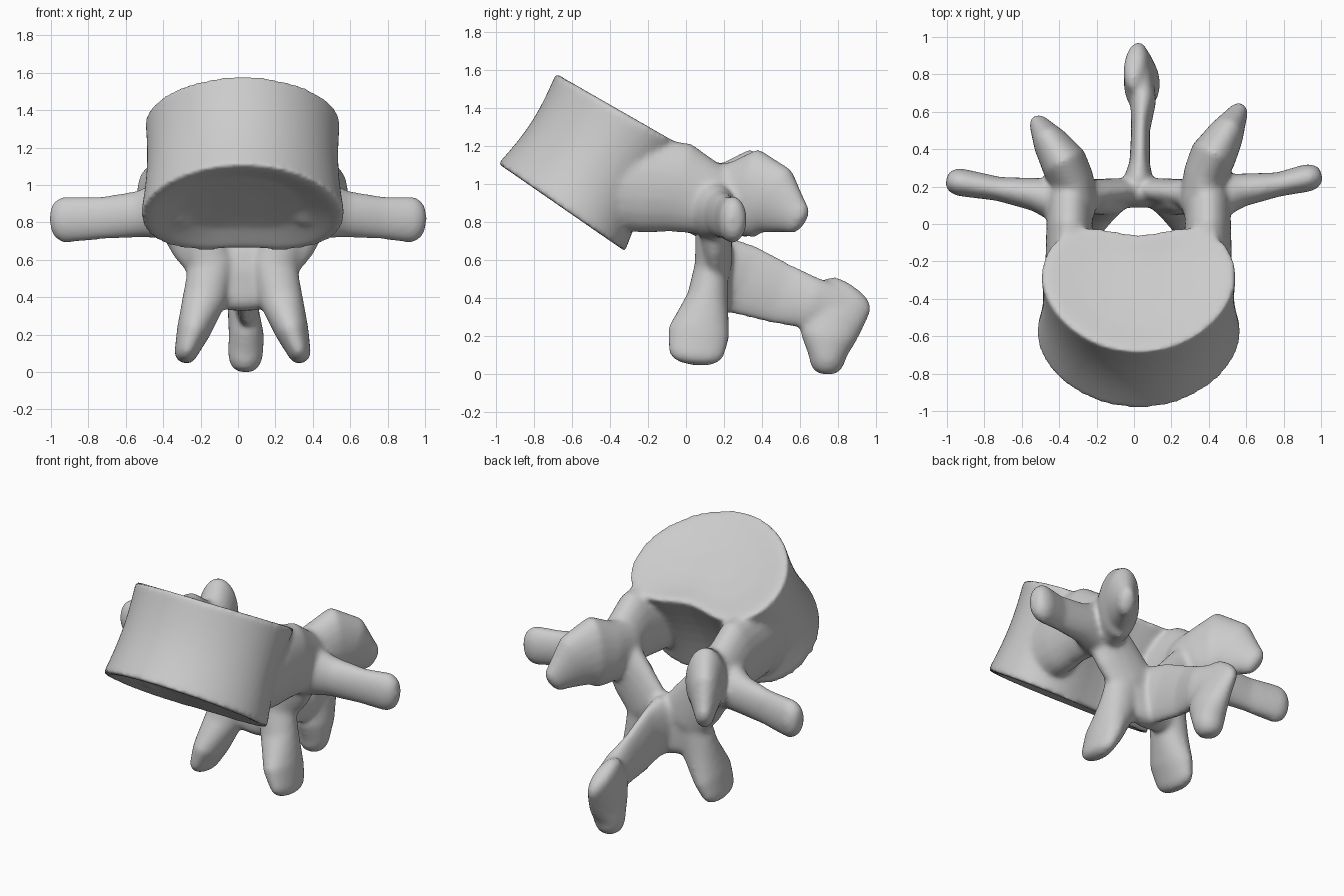
import bpy, bmesh, math
from mathutils import Vector

cube = bpy.data.objects.get("Cube")
if cube:
    bpy.data.objects.remove(cube, do_unlink=True)

bone = bpy.data.materials.new("bone_grey")
bone.use_nodes = True
GREY = (0.6, 0.6, 0.6, 1)
bone.diffuse_color = GREY
bone.node_tree.nodes["Principled BSDF"].inputs["Base Color"].default_value = GREY
MID = 0.025   # the bone sits slightly off centre
parts = []


def loft(name, rings):
    """Skin a closed solid over equal-sized rings of points."""
    bm = bmesh.new()
    loops = [[bm.verts.new(p) for p in ring] for ring in rings]
    n = len(loops[0])
    for a, b in zip(loops, loops[1:]):
        for i in range(n):
            j = (i + 1) % n
            bm.faces.new((a[i], a[j], b[j], b[i]))
    bm.faces.new(loops[0][::-1])
    bm.faces.new(loops[-1])
    bmesh.ops.recalc_face_normals(bm, faces=bm.faces)
    mesh = bpy.data.meshes.new(name)
    bm.to_mesh(mesh)
    bm.free()
    obj = bpy.data.objects.new(name, mesh)
    bpy.context.collection.objects.link(obj)
    parts.append(obj)


def limb(name, sections, up, n=20):
    """Round-ended tube; each section is x, y, z, side radius, up radius."""
    pts = [Vector(s[:3]) for s in sections]
    rings = []
    last = len(pts) - 1
    for k, s in enumerate(sections):
        t = (pts[min(k + 1, last)] - pts[max(k - 1, 0)]).normalized()
        v = Vector(up)
        v = (v - t * v.dot(t)).normalized()
        u = t.cross(v)
        r = min(s[3:])
        steps = [(0, 1)]
        if k == 0:
            steps = [(-1, 0.35), (-0.8, 0.7), (-0.4, 0.92), (0, 1)]
        elif k == last:
            steps = [(0, 1), (0.4, 0.92), (0.8, 0.7), (1, 0.35)]
        for along, scale in steps:
            ring = []
            for i in range(n):
                a = math.tau * i / n
                ring.append(pts[k] + t * r * along
                            + u * s[3] * scale * math.cos(a)
                            + v * s[4] * scale * math.sin(a))
            rings.append(ring)
    loft(name, rings)


# Body: slightly waisted drum, round in front, squarer and notched behind
def body_ring(t, scale=1.0, dish=0.0, n=64):
    front = Vector((0, -0.99, 1.115)).lerp(Vector((0, -0.685, 1.59)), t)
    back = Vector((0, -0.295, 0.635)).lerp(Vector((0, 0.03, 1.18)), t)
    axis = Vector((0, 0.52, 0.85))
    waist = math.sin(math.pi * t)
    mid, half = (front + back) / 2, (front - back) / 2
    width = 0.545 - 0.025 * t - 0.02 * waist
    ring = []
    for i in range(n):
        a = math.tau * i / n
        c, s = math.cos(a), math.sin(a)
        if s < 0:
            c = math.copysign(abs(c) ** 0.75, c)
        s -= 0.15 * (1 - s * s)
        if s < 0:
            s += (0.1 + 0.13 * t) * math.exp(-(c / 0.45) ** 2) * min(1, -s * 2)
        s *= 1 - 0.07 * waist
        ring.append(mid + Vector((MID + c * width * scale, 0, 0))
                    + half * s * scale + axis * dish)
    return ring


loft("vertebral_body",
     [body_ring(0, 0.3, 0.05), body_ring(0, 0.6, 0.04), body_ring(0, 0.9)]
     + [body_ring(k / 8) for k in range(9)]
     + [body_ring(1, 0.9), body_ring(1, 0.6, -0.02), body_ring(1, 0.3, -0.03)])

# Paired parts, mirrored with slight differences per side
for side, label in ((1, "left"), (-1, "right")):
    def pair(name, sections, up, dy=0.0, stretch=1.0):
        limb(label + "_" + name,
             [(MID + side * s[0], s[1] * stretch + dy) + tuple(s[2:]) for s in sections], up)

    pair("pedicle", [(0.34, -0.42, 1.02, 0.15, 0.25), (0.36, -0.2, 1.0, 0.14, 0.25),
                     (0.37, -0.03, 0.99, 0.125, 0.24), (0.37, 0.13, 0.92, 0.12, 0.19)],
         (0, 0, 1))
    pair("transverse_process",
         [(0.38, 0.12, 0.88, 0.13, 0.17), (0.55, 0.17, 0.85, 0.09, 0.125),
          (0.75, 0.2, 0.83, 0.065, 0.115),
          (0.905 if side > 0 else 0.955, 0.235, 0.82, 0.075, 0.125)],
         (0, 0, 1), dy=0.012 * side)
    pair("upper_joint_process",
         [(0.34, 0.13, 0.92, 0.12, 0.18), (0.36, 0.27, 0.93, 0.12, 0.2),
          (0.4, 0.37, 0.96, 0.125, 0.235), (0.46, 0.47, 0.92, 0.1, 0.19),
          (0.52, 0.575, 0.835, 0.06, 0.1)],
         (0, 0, 1), stretch=1.0 if side > 0 else 0.89)
    pair("lamina",
         [(0.33, 0.15, 0.86, 0.09, 0.15), (0.24, 0.16, 0.73, 0.08, 0.17),
          (0.13, 0.17, 0.6, 0.075, 0.17)], (0, 0, 1))
    pair("lower_joint_process",
         [(0.24, 0.14, 0.78, 0.11, 0.09), (0.17, 0.135, 0.58, 0.125, 0.09),
          (0.2, 0.115, 0.41, 0.12, 0.11), (0.265, 0.065, 0.22, 0.09, 0.165),
          (0.3, 0.055, 0.12, 0.065, 0.15)], (0, 1, 0))

# Neural arch plate joining both sides in the middle
limb("arch_plate",
     [(MID, 0.175, 0.64, 0.24, 0.075), (MID, 0.165, 0.54, 0.25, 0.08),
      (MID, 0.165, 0.41, 0.2, 0.075)], (0, 1, 0))

# Spinous process: thin blade widening into a deep rear end
limb("spinous_blade",
     [(0.02, 0.2, 0.53, 0.09, 0.2), (0.03, 0.32, 0.5, 0.055, 0.19),
      (0.035, 0.5, 0.43, 0.05, 0.165), (0.05, 0.66, 0.38, 0.07, 0.14),
      (0.04, 0.8, 0.34, 0.06, 0.13)], (0, 0, 1))
limb("spinous_tip",
     [(0.04, 0.745, 0.1, 0.095, 0.1), (0.045, 0.75, 0.2, 0.095, 0.15),
      (0.03, 0.775, 0.32, 0.085, 0.175), (0.01, 0.845, 0.415, 0.065, 0.155)], (0, 1, 0))

# Fuse all parts into one smooth bone
bpy.ops.object.select_all(action='DESELECT')
for obj in parts:
    obj.select_set(True)
vertebra = parts[0]
bpy.context.view_layer.objects.active = vertebra
bpy.ops.object.join()
vertebra.name = "vertebra"
fuse = vertebra.modifiers.new("fuse", 'REMESH')
fuse.mode = 'VOXEL'
fuse.voxel_size = 0.014
soften = vertebra.modifiers.new("soften", 'SMOOTH')
soften.factor = 0.5
soften.iterations = 16
for name in ("fuse", "soften"):
    bpy.ops.object.modifier_apply(modifier=name)

# Stand the bone on the ground
mesh = vertebra.data
lowest = min(v.co.z for v in mesh.vertices)
for v in mesh.vertices:
    v.co.z -= lowest

mesh.materials.clear()
mesh.materials.append(bone)
bpy.ops.object.shade_smooth()
